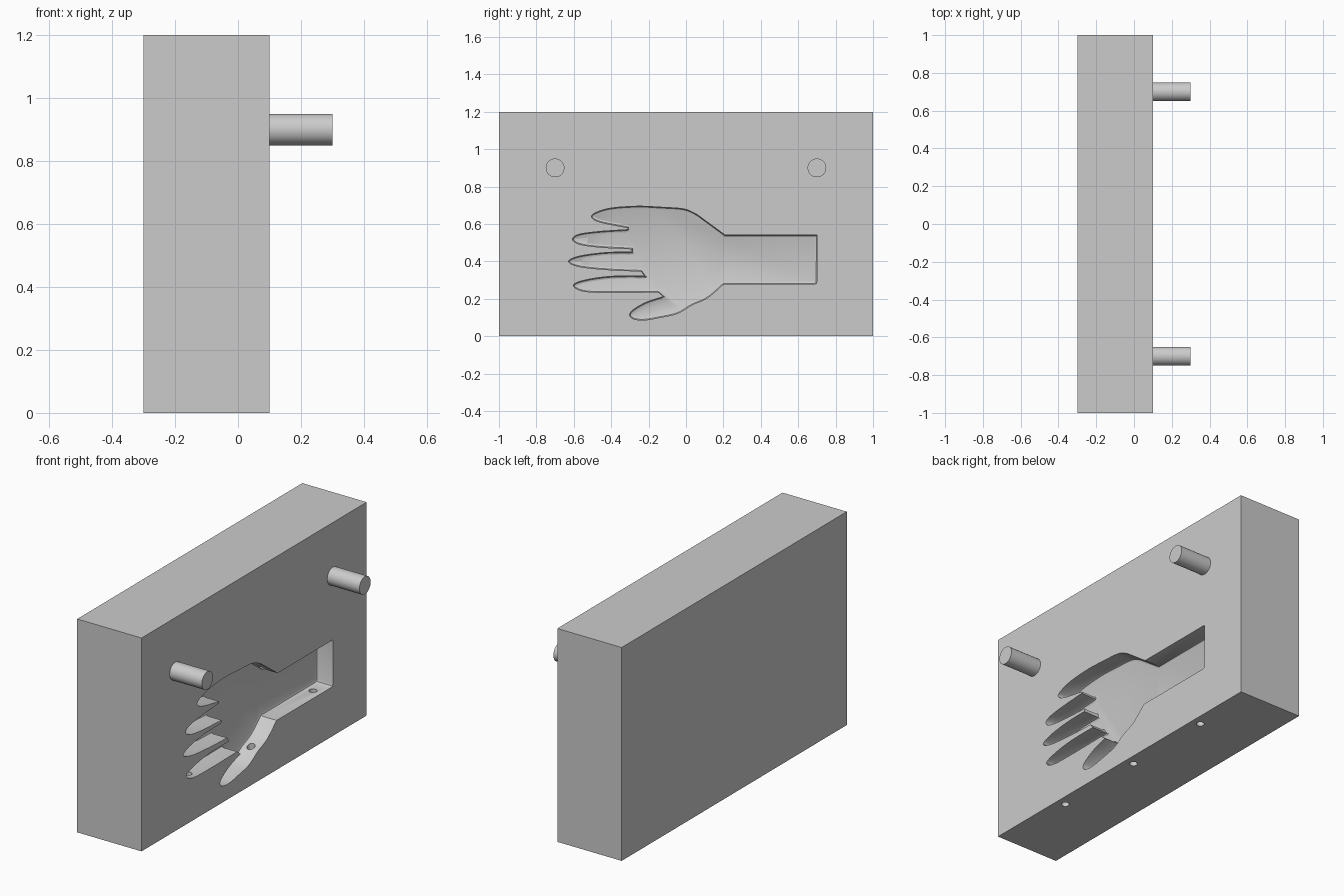
import bpy
import bmesh
import math
from mathutils import Vector

default_cube = bpy.data.objects.get("Cube")
if default_cube:
    bpy.data.objects.remove(default_cube, do_unlink=True)

FACE_X = 0.1          # front face of the mould half
POCKET_DEPTH = 0.1
FILLET = 0.014

grey = bpy.data.materials.new("plain grey")
grey.use_nodes = True
grey.diffuse_color = (0.6, 0.6, 0.6, 1)
shader = next(n for n in grey.node_tree.nodes if n.type == "BSDF_PRINCIPLED")
shader.inputs["Base Color"].default_value = grey.diffuse_color


def make_object(name, bm):
    """Turn a bmesh into a named object with the shared material."""
    bmesh.ops.recalc_face_normals(bm, faces=bm.faces)
    mesh = bpy.data.meshes.new(name)
    bm.to_mesh(mesh)
    bm.free()
    mesh.materials.append(grey)
    obj = bpy.data.objects.new(name, mesh)
    bpy.context.collection.objects.link(obj)
    return obj


def cylinder(name, start, end, radius):
    """Closed cylinder between two points."""
    start, end = Vector(start), Vector(end)
    axis = end - start
    bm = bmesh.new()
    bmesh.ops.create_cone(bm, cap_ends=True, segments=40, radius1=radius,
                          radius2=radius, depth=axis.length)
    bmesh.ops.rotate(bm, verts=bm.verts,
                     matrix=axis.to_track_quat("Z", "Y").to_matrix())
    bmesh.ops.translate(bm, verts=bm.verts, vec=(start + end) / 2)
    return make_object(name, bm)


def smooth_run(points, steps=6):
    """Catmull-Rom curve through the points; both ends stay corners."""
    pts = [Vector(p) for p in points]
    pts = [pts[0]] + pts + [pts[-1]]
    out = []
    for a, b, c, d in zip(pts, pts[1:], pts[2:], pts[3:]):
        for i in range(steps):
            t = i / steps
            out.append(0.5 * (2 * b + (c - a) * t
                              + (2 * a - 5 * b + 4 * c - d) * t ** 2
                              + (3 * b - a - 3 * c + d) * t ** 3))
    return out + [pts[-1]]


def cut(target, cutter):
    """Subtract a cutter from the target, then discard it."""
    cutter.hide_render = True
    mod = target.modifiers.new("cut", "BOOLEAN")
    mod.operation = "DIFFERENCE"
    mod.solver = "EXACT"
    mod.object = cutter
    bpy.ops.object.select_all(action="DESELECT")
    bpy.context.view_layer.objects.active = target
    target.select_set(True)
    bpy.ops.object.modifier_apply(modifier=mod.name)
    bpy.data.objects.remove(cutter, do_unlink=True)


def shade(obj):
    bpy.ops.object.select_all(action="DESELECT")
    bpy.context.view_layer.objects.active = obj
    obj.select_set(True)
    bpy.ops.object.shade_smooth_by_angle(angle=math.radians(35))


# Mould block
bm = bmesh.new()
bmesh.ops.create_cube(bm, size=1)
bmesh.ops.scale(bm, verts=bm.verts, vec=(0.4, 2, 1.2))
bmesh.ops.translate(bm, verts=bm.verts, vec=(-0.1, 0, 0.6))
block = make_object("mould_block", bm)

# Hand outline as (y, z) runs, each run being one finger or the wrist
little_finger = [(.06, .65), (-.01, .68), (-.14, .69), (-.26, .695), (-.4, .685),
                 (-.48, .662), (-.505, .638), (-.46, .61), (-.31, .58)]
ring_finger = [(-.31, .57), (-.46, .56), (-.57, .545), (-.607, .52),
               (-.57, .492), (-.46, .476), (-.29, .467)]
middle_finger = [(-.29, .45), (-.43, .447), (-.57, .428), (-.628, .4),
                 (-.57, .372), (-.41, .355), (-.24, .348)]
index_finger = [(-.22, .322), (-.4, .32), (-.54, .3), (-.602, .273),
                (-.55, .241), (-.41, .234), (-.15, .236)]
thumb = [(-.12, .212), (-.22, .178), (-.295, .13), (-.29, .097), (-.23, .086),
         (-.14, .1), (-.045, .122), (.03, .166), (.115, .205), (.2, .278)]
wrist = [Vector(p) for p in [(.685, .278), (.696, .282), (.7, .293), (.7, .54), (.21, .54)]]

outline = []
for finger in (little_finger, ring_finger, middle_finger, index_finger, thumb):
    outline += smooth_run(finger)
outline += wrist

# Hand pocket with a rounded floor edge
bm = bmesh.new()
rim = bm.faces.new([bm.verts.new((FACE_X + 0.05, y, z)) for y, z in outline])
walls = bmesh.ops.extrude_face_region(bm, geom=[rim], use_keep_orig=True)
floor = next(g for g in walls["geom"] if isinstance(g, bmesh.types.BMFace))
for v in floor.verts:
    v.co.x = FACE_X - POCKET_DEPTH + FILLET
bmesh.ops.recalc_face_normals(bm, faces=bm.faces)
for inward, down in ((0.3, 0.7), (0.7, 0.3)):
    bmesh.ops.inset_region(bm, faces=[floor], thickness=FILLET * inward,
                           depth=FILLET * down, use_even_offset=False)
cut(block, make_object("hand_pocket_cutter", bm))

# Vent holes from the underside into the pocket
for y in (-0.51, 0.05, 0.6):
    cut(block, cylinder("vent_cutter", (0.046, y, -0.05), (0.046, y, 0.3), 0.021))
shade(block)

# Alignment pegs
for side, y in (("front", -0.7), ("back", 0.7)):
    shade(cylinder(side + "_peg", (FACE_X, y, 0.9), (FACE_X + 0.2, y, 0.9), 0.05))
